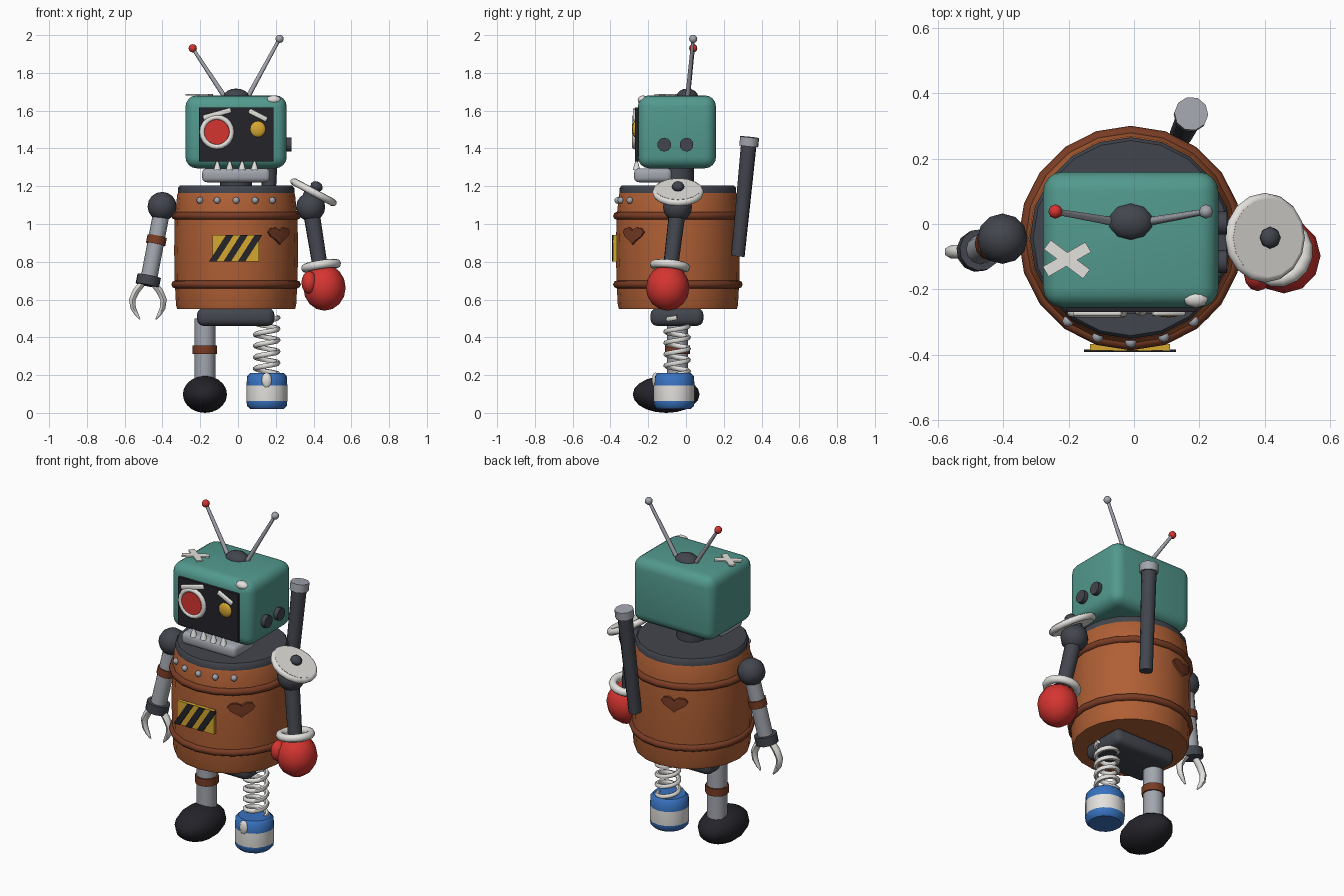
import bpy, bmesh, math
from mathutils import Vector

if "Cube" in bpy.data.objects:
    bpy.data.objects.remove(bpy.data.objects["Cube"])


def paint(name, rgb):
    m = bpy.data.materials.new(name)
    m.diffuse_color = (*rgb, 1)
    m.use_nodes = True
    m.node_tree.nodes["Principled BSDF"].inputs["Base Color"].default_value = m.diffuse_color
    return m


TEAL = paint("teal", (0.085, 0.32, 0.27))
ORANGE = paint("rust_orange", (0.43, 0.115, 0.035))
BROWN = paint("dark_rust", (0.19, 0.045, 0.018))
DARK = paint("dark_grey", (0.055, 0.06, 0.075))
BLACK = paint("near_black", (0.017, 0.017, 0.023))
GREY = paint("light_grey", (0.36, 0.38, 0.42))
WHITE = paint("off_white", (0.76, 0.75, 0.72))
RED = paint("red", (0.66, 0.035, 0.03))
YELLOW = paint("yellow", (0.66, 0.39, 0.03))
BLUE = paint("blue", (0.04, 0.17, 0.53))


def finish(name, mat, angle=50):
    ob = bpy.context.object
    ob.name = name
    ob.data.materials.append(mat)
    bpy.ops.object.shade_smooth_by_angle(angle=math.radians(angle))
    return ob


def ball(name, mat, loc, r, seg=12, rings=8):
    r = r if isinstance(r, tuple) else (r, r, r)
    bpy.ops.mesh.primitive_uv_sphere_add(segments=seg, ring_count=rings, radius=1, location=loc)
    bpy.context.object.scale = r
    return finish(name, mat)


def rod(name, mat, a, b, r1, r2=None, seg=12):
    a, b = Vector(a), Vector(b)
    bpy.ops.mesh.primitive_cone_add(vertices=seg, radius1=r1, radius2=r1 if r2 is None else r2,
                                    depth=(b - a).length, location=(a + b) / 2)
    bpy.context.object.rotation_euler = (b - a).to_track_quat('Z', 'Y').to_euler()
    return finish(name, mat)


def box(name, mat, loc, size, bevel=0.0, rot=(0, 0, 0), seg=3):
    bpy.ops.mesh.primitive_cube_add(size=1, location=loc, rotation=rot)
    ob = bpy.context.object
    for v in ob.data.vertices:
        v.co = [c * s for c, s in zip(v.co, size)]
    if bevel:
        mod = ob.modifiers.new("round", 'BEVEL')
        mod.width, mod.segments = bevel, seg
        bpy.ops.object.modifier_apply(modifier="round")
    return finish(name, mat)


def ring(name, mat, loc, major, minor, axis=(0, 0, 1), seg=20):
    bpy.ops.mesh.primitive_torus_add(major_radius=major, minor_radius=minor, major_segments=seg,
                                     minor_segments=8, location=loc)
    bpy.context.object.rotation_euler = Vector(axis).to_track_quat('Z', 'Y').to_euler()
    return finish(name, mat, 60)


def mesh_object(name, bm, mat, angle=40):
    bmesh.ops.remove_doubles(bm, verts=bm.verts, dist=1e-5)
    bmesh.ops.recalc_face_normals(bm, faces=bm.faces)
    me = bpy.data.meshes.new(name)
    bm.to_mesh(me)
    bm.free()
    ob = bpy.data.objects.new(name, me)
    bpy.context.collection.objects.link(ob)
    bpy.ops.object.select_all(action='DESELECT')
    ob.select_set(True)
    bpy.context.view_layer.objects.active = ob
    return finish(name, mat, angle)


def lathe(name, mat, centre, profile, seg):
    bm = bmesh.new()
    vs = [bm.verts.new((r, 0, z)) for r, z in profile]
    es = [bm.edges.new(p) for p in zip(vs, vs[1:])]
    bmesh.ops.spin(bm, geom=vs + es, cent=(0, 0, 0), axis=(0, 0, 1), angle=math.tau, steps=seg)
    ob = mesh_object(name, bm, mat)
    ob.location = (*centre, 0)
    return ob


def tube(name, mat, pts, radii):
    cu = bpy.data.curves.new(name, 'CURVE')
    cu.dimensions, cu.bevel_depth, cu.bevel_resolution, cu.use_fill_caps = '3D', 1.0, 1, True
    sp = cu.splines.new('POLY')
    sp.points.add(len(pts) - 1)
    for p, co, r in zip(sp.points, pts, radii):
        p.co, p.radius = (*co, 1), r
    ob = bpy.data.objects.new(name, cu)
    bpy.context.collection.objects.link(ob)
    bpy.ops.object.select_all(action='DESELECT')
    ob.select_set(True)
    bpy.context.view_layer.objects.active = ob
    bpy.ops.object.convert(target='MESH')
    return finish(name, mat, 60)


CX, CY = -0.01, -0.043   # barrel axis

# Barrel body, lid and hoops
lathe("barrel", ORANGE, (CX, CY), [(0, .55), (.312, .55), (.318, .57), (.325, .7), (.328, .86),
      (.325, 1.03), (.312, 1.155), (.305, 1.17), (0, 1.17)], 20)
lathe("barrel_lid", DARK, (CX, CY), [(0, 1.16), (.308, 1.16), (.308, 1.19), (.298, 1.203), (0, 1.203)], 20)
for z in (.68, 1.043):
    ring("barrel_hoop", BROWN, (CX, CY, z), .322, .021)

# Rivets along the chest
for i in range(-2, 3):
    a = math.radians(-90 + 18.5 * i)
    ball("rivet", GREY, (CX + .318 * math.cos(a), CY + .318 * math.sin(a), 1.125), .018, 8, 6)

# Warning plate with slanted stripes
box("warning_plate", YELLOW, (-.012, -.376, .872), (.245, .02, .14))
for x in (-.088, -.012, .064):
    bm = bmesh.new()
    vs = [bm.verts.new((x + dx, y, .872 + dz)) for y in (-.391, -.384)
          for dx, dz in ((-.065, -.07), (-.025, -.07), (.065, .07), (.025, .07))]
    bm.faces.new(vs[:4])
    bm.faces.new(vs[4:])
    for i in range(4):
        j = (i + 1) % 4
        bm.faces.new((vs[i], vs[j], vs[j + 4], vs[i + 4]))
    mesh_object("warning_stripe", bm, BLACK)

# Heart-shaped rust patches wrapped on the barrel
for az in (-46, 108):
    bm = bmesh.new()

    def on_barrel(u, v, r):
        a = math.radians(az) + u / .325
        return bm.verts.new((CX + r * math.cos(a), CY + r * math.sin(a), .945 + v))

    mid, outer, inner = on_barrel(0, 0, .341), [], []
    for i in range(16):
        t = math.tau * i / 16
        u = .076 * math.sin(t) ** 3
        v = .0031 * (13 * math.cos(t) - 5 * math.cos(2 * t) - 2 * math.cos(3 * t) - math.cos(4 * t))
        outer.append(on_barrel(u, v, .338))
        inner.append(on_barrel(u, v, .31))
    for i in range(16):
        j = (i + 1) % 16
        bm.faces.new((mid, outer[i], outer[j]))
        bm.faces.new((outer[i], inner[i], inner[j], outer[j]))
    mesh_object("rust_patch", bm, BROWN)

# Exhaust pipe at the back
rod("exhaust_pipe", DARK, (.145, .275, .83), (.173, .333, 1.43), .036, .042, 10)
rod("exhaust_cap", GREY, (.173, .332, 1.412), (.175, .337, 1.46), .052, seg=10)

# Neck, jaw and teeth
rod("neck", DARK, (CX, CY, 1.19), (CX, CY, 1.32), .085, seg=12)
box("jaw", GREY, (-.01, -.175, 1.258), (.36, .2, .074), .025)
for i in range(4):
    x = -.11 + .0657 * i
    rod("tooth", WHITE, (x, -.262, 1.285), (x, -.262, 1.345), .02, .003, 8)

# Head with screen face
box("head", TEAL, (-.01, -.048, 1.488), (.536, .414, .386), .06, seg=4)
box("screen", BLACK, (-.01, -.258, 1.474), (.395, .022, .287))
rod("big_eye", RED, (-.112, -.262, 1.487), (-.112, -.281, 1.487), .073, .066, 20)
ring("big_eye_ring", WHITE, (-.112, -.272, 1.487), .078, .014, (0, 1, 0))
ball("small_eye", YELLOW, (.105, -.268, 1.502), (.043, .018, .043), 10, 8)
for name, a, b in (("left_brow", (-.185, 1.562), (-.037, 1.603)), ("right_brow", (.058, 1.6), (.153, 1.552))):
    dx, dz = b[0] - a[0], b[1] - a[1]
    box(name, WHITE, ((a[0] + b[0]) / 2, -.272, (a[1] + b[1]) / 2), (math.hypot(dx, dz), .018, .027), .006,
        (0, -math.atan2(dz, dx), 0), 2)

# Side bolts, dome, antennas, tape and corner dent patch
for y in (-.115, .003):
    rod("side_bolt", DARK, (.24, y, 1.42), (.284, y, 1.42), .037, seg=10)
ball("antenna_dome", DARK, (-.01, .007, 1.675), (.07, .057, .042), 10, 8)
for side, x0, tip, mat in (("left", -.065, (-.24, .038, 1.93), RED), ("right", .048, (.22, .038, 1.98), GREY)):
    rod(side + "_antenna", GREY, (x0, .008, 1.665), tip, .013, .009, 8)
    ball(side + "_antenna_tip", mat, tip, .022, 8, 6)
for deg in (-37, 30):
    box("tape_strip", WHITE, (-.205, -.108, 1.684), (.15, .035, .009), rot=(0, 0, math.radians(deg)))
ball("corner_patch", WHITE, (.188, -.228, 1.657), (.04, .028, .024), 8, 6)

# Left arm with claw
ball("left_shoulder", DARK, (-.402, -.045, 1.093), .077)
rod("left_arm", GREY, (-.405, -.045, 1.06), (-.472, -.08, .71), .044)
rod("left_elbow", BROWN, (-.428, -.057, .935), (-.436, -.061, .893), .052)
rod("left_wrist", DARK, (-.47, -.079, .725), (-.48, -.083, .675), .064)
for s in (-1, 1):
    path = [(.03, .685), (.062, .645), (.083, .6), (.078, .555), (.06, .522), (.042, .495)]
    tube("claw_prong", WHITE, [(-.477 + s * x, -.085, z) for x, z in path],
         [.02, .021, .02, .017, .012, .004])

# Right arm with dish and boxing glove
ball("right_shoulder", DARK, (.385, -.045, 1.09), .077)
N = Vector((.47, 0, .88)).normalized()
D = Vector((.4, -.042, 1.168))
ring("dish_rim", WHITE, D, .118, .019, N, 16)
rod("dish", WHITE, D - N * .015, D + N * .02, .11, .12, 16)
rod("dish_stem", DARK, (.385, -.045, 1.1), D, .06, .05)
ball("dish_knob", DARK, D + N * .035, (.034, .034, .026), 8, 6).rotation_euler = (0, math.radians(28), 0)
rod("right_arm", DARK, (.387, -.045, 1.07), (.437, -.083, .76), .044, .04)
ring("glove_cuff", WHITE, (.44, -.085, .778), .085, .023, (-.15, .1, 1), 16)
ball("glove", RED, (.458, -.097, .663), (.112, .115, .122))
ball("glove_thumb", RED, (.378, -.155, .69), (.042, .05, .06))

# Pelvis
box("pelvis", DARK, (-.012, -.048, .508), (.41, .28, .095), .035)

# Left leg and shoe
rod("left_leg", GREY, (-.175, -.045, .12), (-.175, -.045, .5), .056)
rod("left_knee", BROWN, (-.175, -.045, .313), (-.175, -.045, .357), .065)
ball("left_foot", BLACK, (-.175, -.105, .098), (.12, .177, .098), 14, 10)

# Right leg: spring standing on a paint can
turns, steps = 5, 16
coil = [(.152 + .06 * math.cos(math.tau * i / steps), -.047 + .06 * math.sin(math.tau * i / steps),
         .205 + .3 * i / (turns * steps)) for i in range(turns * steps + 1)]
tube("leg_spring", WHITE, coil, [.0135] * len(coil))
can = lathe("paint_can", BLUE, (.153, -.063), [(0, .02), (.088, .02), (.105, .036), (.108, .062),
            (.108, .146), (.105, .194), (.088, .212), (0, .212)], 16)
can.data.materials.append(WHITE)
for p in can.data.polygons:
    p.material_index = int(.08 < p.center.z < .12)
ball("paint_drip", WHITE, (.152, -.162, .172), (.028, .018, .042), 8, 6)
